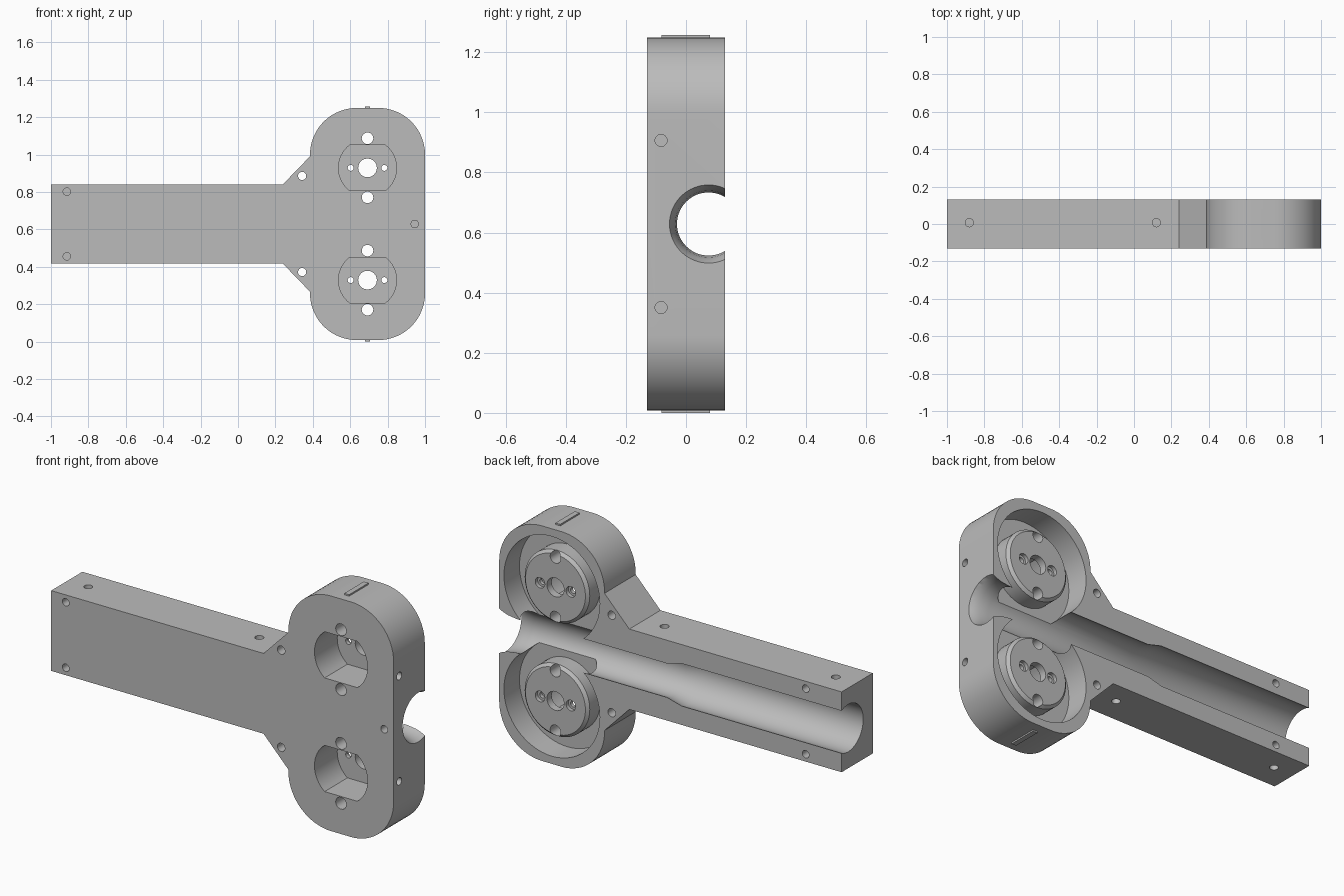
import bpy, bmesh, math
from mathutils import Vector

cube = bpy.data.objects.get("Cube")
if cube:
    bpy.data.objects.remove(cube)

grey = bpy.data.materials.new("plain_grey")
grey.use_nodes = True
colour = (0.5, 0.5, 0.5, 1)
grey.diffuse_color = colour
grey.node_tree.nodes["Principled BSDF"].inputs["Base Color"].default_value = colour

MID = 0.6285      # height of the symmetry plane
HX = 0.6925       # centre of the head in x
HUB = 0.30        # hub distance from the symmetry plane
BACK, FRONT = 0.13, -0.13


def finish(name, bm):
    bmesh.ops.recalc_face_normals(bm, faces=bm.faces)
    mesh = bpy.data.meshes.new(name)
    bm.to_mesh(mesh)
    bm.free()
    ob = bpy.data.objects.new(name, mesh)
    bpy.context.collection.objects.link(ob)
    mesh.materials.append(grey)
    return ob


def prism(name, outline, y0, y1):
    """Extrude an x-z outline along y."""
    bm = bmesh.new()
    face = bm.faces.new([bm.verts.new((x, y0, z)) for x, z in outline])
    res = bmesh.ops.extrude_face_region(bm, geom=[face])
    verts = [v for v in res["geom"] if isinstance(v, bmesh.types.BMVert)]
    bmesh.ops.translate(bm, verts=verts, vec=(0, y1 - y0, 0))
    return finish(name, bm)


def turned(name, origin, axis, stations, n=32):
    """Solid of revolution: stations are (distance along axis, radius)."""
    bm = bmesh.new()
    quat = Vector(axis).to_track_quat("Z", "Y")
    rings = []
    for d, r in stations:
        rings.append([bm.verts.new(Vector(origin) + quat @ Vector(
            (r * math.cos(math.tau * i / n), r * math.sin(math.tau * i / n), d)))
            for i in range(n)])
    for a, b in zip(rings, rings[1:]):
        for i in range(n):
            j = (i + 1) % n
            bm.faces.new((a[i], a[j], b[j], b[i]))
    bm.faces.new(rings[0])
    bm.faces.new(rings[-1])
    return finish(name, bm)


def combine(target, tool, operation="DIFFERENCE"):
    mod = target.modifiers.new("combine", "BOOLEAN")
    mod.operation, mod.solver, mod.object = operation, "EXACT", tool
    bpy.context.view_layer.objects.active = target
    bpy.ops.object.modifier_apply(modifier=mod.name)
    bpy.data.objects.remove(tool)


def drill(target, mouth, direction, radius, depth):
    """Round hole going in from a mouth point on the surface."""
    combine(target, turned("drill", mouth, direction,
                           [(-0.02, radius), (depth, radius)], 24))


# Outline: straight arm, sloping gusset, rounded head (upper half, then mirrored)
half = [(-1, 0.212), (0.24, 0.212), (0.385, 0.362)]
R, TOP = 0.25, 0.6205
for cx, start in ((0.385 + R, 180), (1 - R, 90)):
    for i in range(17):
        a = math.radians(start - 90 * i / 16)
        half.append((cx + R * math.cos(a), TOP - R + R * math.sin(a)))
outline = [(x, MID + z) for x, z in half] + [(x, MID - z) for x, z in reversed(half)]
body = prism("handle_half_shell", outline, FRONT, BACK)

# Round pockets with a raised hub in each
for s in (1, -1):
    z = MID + s * HUB
    combine(body, turned("pocket", (HX, 0, z), (0, 1, 0), [(0, 0.28), (0.2, 0.28)], 64))
for s in (1, -1):
    z = MID + s * HUB
    combine(body, turned("hub", (HX, 0, z), (0, 1, 0),
                         [(-0.03, 0.19), (0.085, 0.19), (0.1, 0.175)], 64), "UNION")

# Lengthwise bore: flared mouth at the head, wider in the arm
combine(body, turned("bore", (0, 0.075, MID), (1, 0, 0),
                     [(-1.02, 0.125), (-0.065, 0.125), (0.02, 0.105), (0.9, 0.105),
                      (0.95, 0.111), (0.98, 0.12), (1, 0.13), (1.02, 0.14)], 64))

# Flat-sided recess and holes of each hub
FLAT, RECESS = 0.122, 0.155
angle = math.asin(FLAT / RECESS)
for s in (1, -1):
    z = MID + s * HUB
    ring = []
    for start in (-angle, math.pi - angle):
        for i in range(17):
            a = start + 2 * angle * i / 16
            ring.append((HX + RECESS * math.cos(a), z + RECESS * math.sin(a)))
    combine(body, prism("recess", ring, FRONT - 0.02, 0.06))
    drill(body, (HX, FRONT, z), (0, 1, 0), 0.05, 0.3)
    for t in (1, -1):
        drill(body, (HX, FRONT, z + t * 0.158), (0, 1, 0), 0.031, 0.3)
        drill(body, (HX + t * 0.09, FRONT, z), (0, 1, 0), 0.016, 0.3)
        drill(body, (HX + t * 0.09, 0.1, z), (0, -1, 0), 0.028, 0.02)

# Fixing holes, mirrored about the symmetry plane
for s in (1, -1):
    drill(body, (0.343, FRONT, MID + s * 0.257), (0, 1, 0), 0.022, 0.3)
    drill(body, (-0.915, FRONT, MID + s * 0.173), (0, 1, 0), 0.02, 0.06)
    drill(body, (-0.79, BACK, MID + s * 0.173), (0, -1, 0), 0.02, 0.06)
    drill(body, (1, -0.083, MID + s * 0.278), (-1, 0, 0), 0.02, 0.06)
    for x in (-0.88, 0.12):
        drill(body, (x, 0.007, MID + s * 0.212), (0, 0, -s), 0.022, 0.06)
drill(body, (0.945, FRONT, MID), (0, 1, 0), 0.02, 0.05)

bpy.ops.object.select_all(action="DESELECT")
body.select_set(True)
bpy.context.view_layer.objects.active = body
bpy.ops.object.shade_smooth_by_angle(angle=math.radians(25))

# Thin locating ribs on the ends of the head
for s, name in ((1, "top_rib"), (-1, "bottom_rib")):
    z0, z1 = MID + s * 0.61, MID + s * 0.6285
    prism(name, [(HX - 0.014, z0), (HX + 0.014, z0), (HX + 0.014, z1), (HX - 0.014, z1)],
          -0.082, 0.08)
